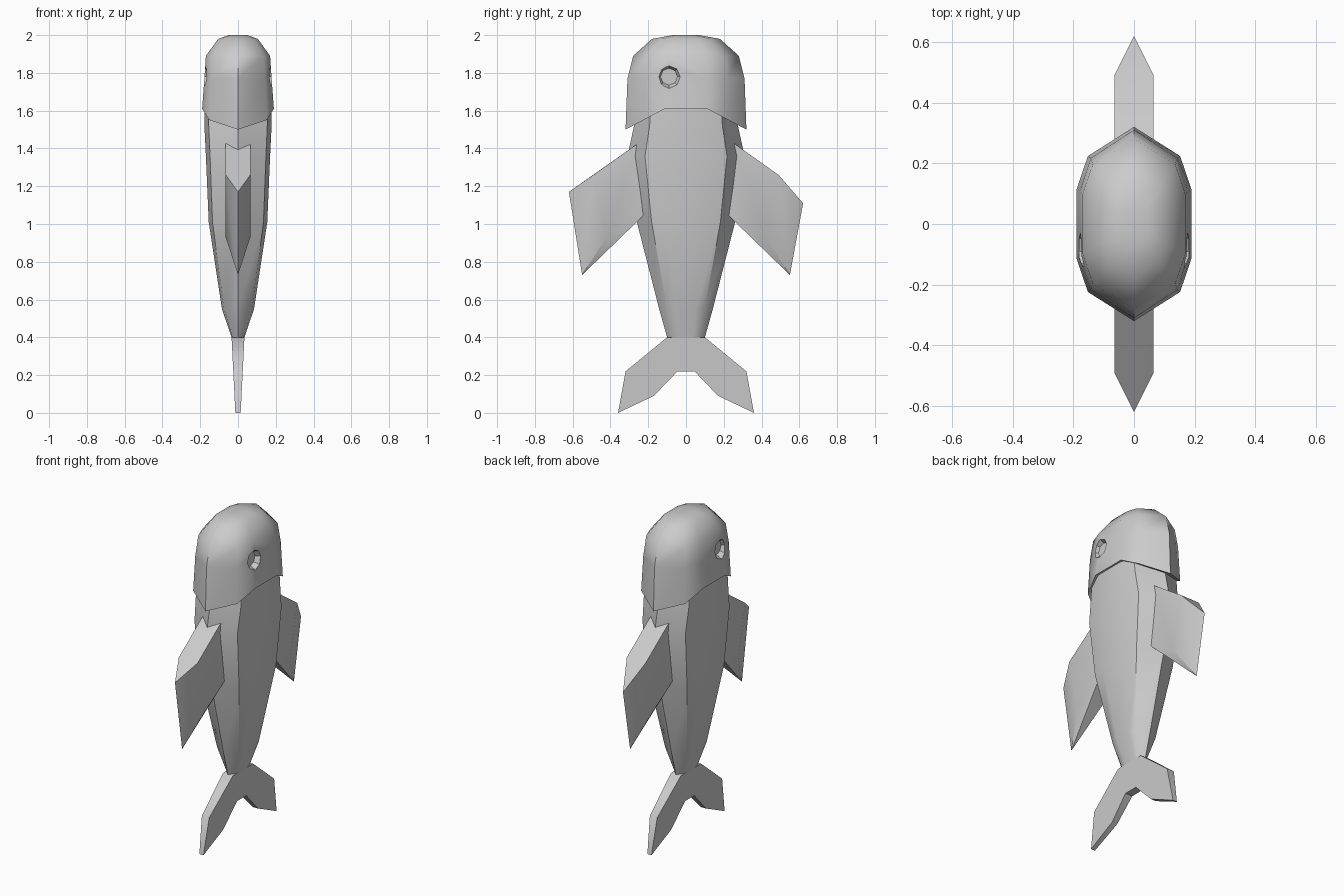
import bpy, bmesh
from mathutils import Matrix

if "Cube" in bpy.data.objects:
    bpy.data.objects.remove(bpy.data.objects["Cube"])


def finish(name, bm, angle=0.8):
    bmesh.ops.recalc_face_normals(bm, faces=bm.faces)
    me = bpy.data.meshes.new(name)
    bm.to_mesh(me)
    bm.free()
    ob = bpy.data.objects.new(name, me)
    bpy.context.collection.objects.link(ob)
    if angle:
        bpy.ops.object.select_all(action='DESELECT')
        ob.select_set(True)
        bpy.context.view_layer.objects.active = ob
        bpy.ops.object.shade_smooth_by_angle(angle=angle)
    return ob


def loft(name, rings):
    """Skin a list of rings of points and cap both ends."""
    bm = bmesh.new()
    loops = [[bm.verts.new(p) for p in r] for r in rings]
    n = len(loops[0])
    for a, b in zip(loops, loops[1:]):
        for i in range(n):
            j = (i + 1) % n
            bm.faces.new((a[i], a[j], b[j], b[i]))
    caps = [bm.faces.new(loops[0]), bm.faces.new(loops[-1])]
    bmesh.ops.triangulate(bm, faces=caps)
    return finish(name, bm)


def section(shoulder, flat):
    """Ten-sided unit cross-section, pointed at front and back."""
    right = [(0, -1), (shoulder, -.7), (1, -flat), (1, flat), (shoulder, .7)]
    return right + [(-x, -y) for x, y in right]


# Tapering body
body_ring = section(.87, .35)
levels = [(.02, .06, .30), (.034, .10, .40), (.085, .142, .55), (.155, .26, 1.01),
          (.17, .31, 1.36), (.178, .275, 1.52), (.178, .265, 1.62)]
loft("body", [[(u * hx, v * hy, z) for u, v in body_ring] for hx, hy, z in levels])

# Helmet-like head with a pointed lower rim at front and back
head_ring = section(.8, .35)
rim = [(u * .19, v * .32, 1.61 - .11 * (abs(v) - .35) / .65) for u, v in head_ring]
dome = [(.178, .31, 1.77), (.17, .28, 1.89), (.105, .18, 1.98), (.05, .07, 2.0)]
head = loft("head", [rim] + [[(u * hx, v * hy, z) for u, v in head_ring] for hx, hy, z in dome])

# Shallow eight-sided eye sockets
bm = bmesh.new()
for s in (-1, 1):
    turn = Matrix.Rotation(s * 1.5708, 4, 'Y')
    bmesh.ops.create_cone(bm, cap_ends=True, segments=8, radius1=.045, radius2=.075,
                          depth=.06, matrix=Matrix.Translation((s * .178, -.09, 1.78)) @ turn)
cutter = finish("eye_cutter", bm, 0)
cutter.hide_render = True
cutter.hide_viewport = True
mod = head.modifiers.new("eye_sockets", 'BOOLEAN')
mod.operation = 'DIFFERENCE'
mod.object = cutter
mod.solver = 'EXACT'

# Side fins: thick inside, sharp outer and lower edges
thick = [(.25, 1.43), (.32, 1.38), (.49, 1.26), (.42, .93), (.22, 1.05)]
for name, s, tip in (("front_fin", -1, 1.17), ("back_fin", 1, 1.11)):
    bm = bmesh.new()
    for y, z in thick:
        for x in (-.065, .065):
            bm.verts.new((x, s * y, z))
    for y, z in ((.62, tip), (.55, .73), (.2, 1.07)):
        bm.verts.new((0, s * y, z))
    bmesh.ops.convex_hull(bm, input=bm.verts)
    finish(name, bm, 0.6)

# Thin forked tail
half = [(.10, .40), (.32, .22), (.36, 0), (.17, .09), (.045, .22)]
outline = half + [(-y, z) for y, z in reversed(half)]
bm = bmesh.new()
sides = []
for s in (-1, 1):
    sides.append([bm.verts.new((s * (.014 + .05 * z), y, z)) for y, z in outline])
a, b = sides
n = len(outline)
for vs in sides:
    bm.faces.new((vs[0], vs[4], vs[5], vs[9]))
    for o in ((0, 1, 3, 4), (1, 2, 3)):
        bm.faces.new([vs[i] for i in o])
        bm.faces.new([vs[9 - i] for i in o])
for i in range(n):
    j = (i + 1) % n
    bm.faces.new((a[i], a[j], b[j], b[i]))
finish("tail", bm)
